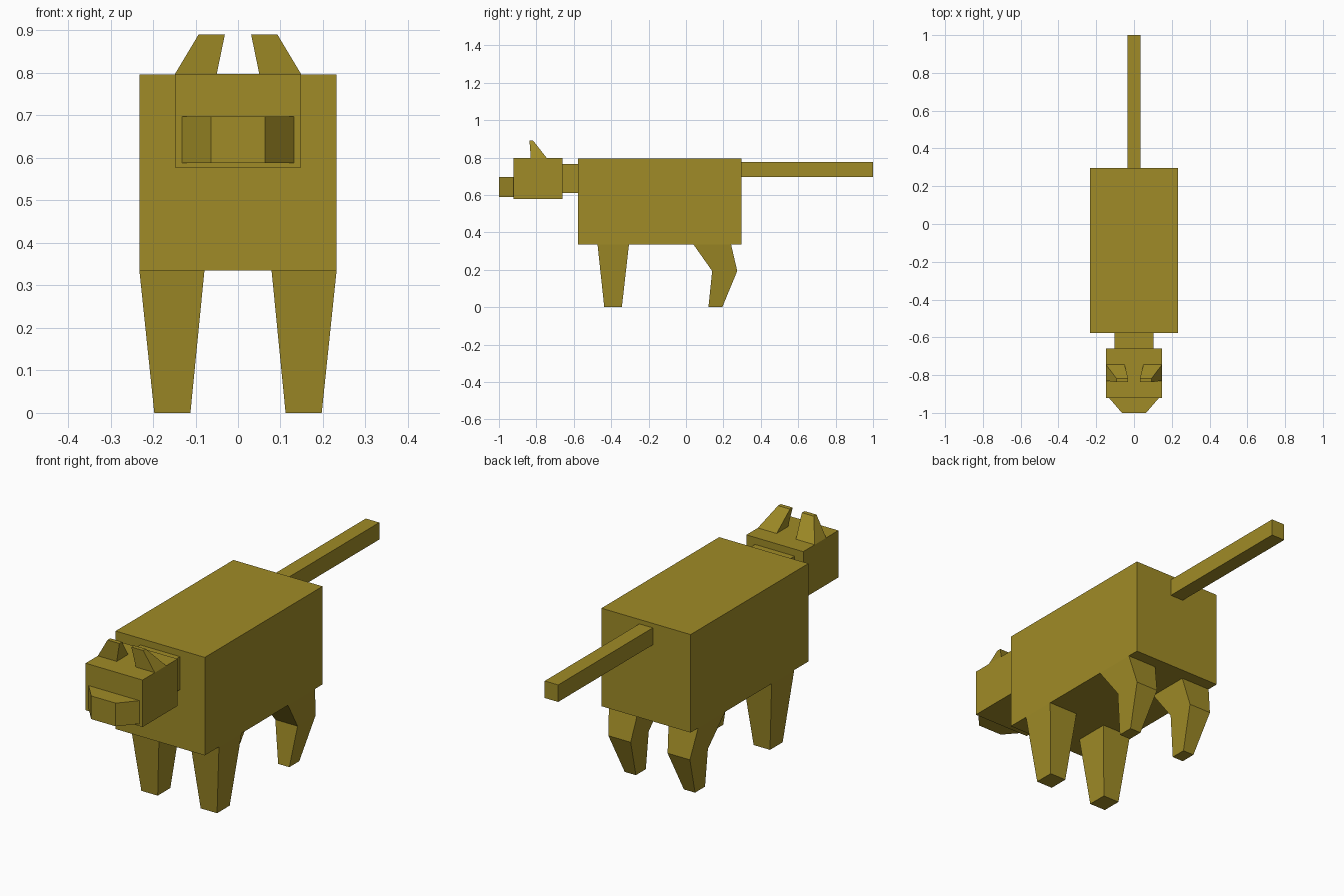
import bpy
import bmesh

if "Cube" in bpy.data.objects:
    bpy.data.objects.remove(bpy.data.objects["Cube"])

fur = bpy.data.materials.new("olive_fur")
fur.diffuse_color = (0.35, 0.26, 0.02, 1.0)
fur.use_nodes = True
fur.node_tree.nodes["Principled BSDF"].inputs["Base Color"].default_value = fur.diffuse_color


def rect_z(x0, x1, y0, y1, z):
    return [(x0, y0, z), (x1, y0, z), (x1, y1, z), (x0, y1, z)]


def rect_y(x, z0, z1, y):
    return [(-x, y, z0), (x, y, z0), (x, y, z1), (-x, y, z1)]


def loft(name, rings, mirror=False):
    """Skin a stack of four-cornered rings into a closed solid."""
    bm = bmesh.new()
    loops = [[bm.verts.new(p) for p in ring] for ring in rings]
    for a, b in zip(loops, loops[1:]):
        for i in range(4):
            j = (i + 1) % 4
            bm.faces.new((a[i], a[j], b[j], b[i]))
    bm.faces.new(loops[0][::-1])
    bm.faces.new(loops[-1])
    bmesh.ops.recalc_face_normals(bm, faces=bm.faces[:])
    mesh = bpy.data.meshes.new(name)
    bm.to_mesh(mesh)
    bm.free()
    mesh.materials.append(fur)
    obj = bpy.data.objects.new(name, mesh)
    bpy.context.collection.objects.link(obj)
    if mirror:
        mod = obj.modifiers.new("Mirror", 'MIRROR')
        mod.use_mirror_merge = False
    return obj


# Straight blocks: half width, bottom, top, front, back
for name, x, z0, z1, y0, y1 in (
    ("body", 0.232, 0.335, 0.796, -0.578, 0.297),
    ("neck", 0.103, 0.61, 0.765, -0.66, -0.578),
    ("head", 0.148, 0.577, 0.798, -0.921, -0.66),
    ("tail", 0.035, 0.695, 0.775, 0.297, 1.0),
):
    loft(name, [rect_y(x, z0, z1, y0), rect_y(x, z0, z1, y1)])

# Snout narrowing toward the nose
loft("snout", [rect_y(0.064, 0.588, 0.697, -1.0),
               rect_y(0.132, 0.588, 0.697, -0.921)])

# Ears leaning inward and forward
loft("ears", [rect_z(0.05, 0.148, -0.83, -0.745, 0.798),
              rect_z(0.031, 0.093, -0.837, -0.817, 0.89)], mirror=True)

# Tapered front legs
loft("front_legs", [rect_z(0.112, 0.197, -0.437, -0.343, 0.0),
                    rect_z(0.079, 0.232, -0.473, -0.305, 0.335)], mirror=True)

# Hind legs bent at the hock
loft("hind_legs", [rect_z(0.125, 0.183, 0.12, 0.194, 0.0),
                   rect_z(0.096, 0.212, 0.14, 0.274, 0.193),
                   rect_z(0.079, 0.232, 0.04, 0.241, 0.335)], mirror=True)
